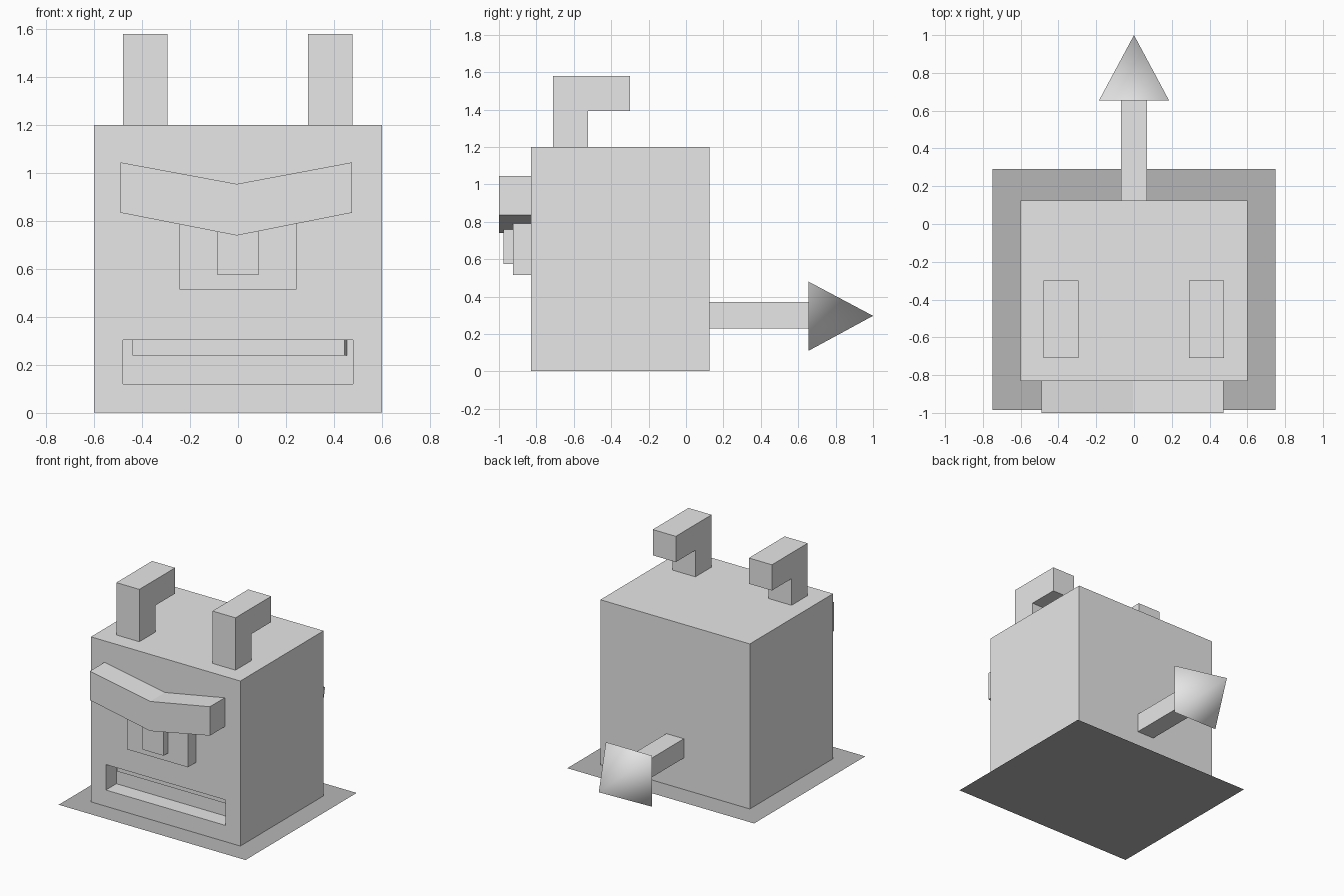
import bpy, bmesh, math
from mathutils import Matrix

if "Cube" in bpy.data.objects:
    bpy.data.objects.remove(bpy.data.objects["Cube"])


def material(name, value):
    m = bpy.data.materials.new(name)
    m.diffuse_color = (value, value, value, 1)
    m.use_nodes = True
    m.node_tree.nodes["Principled BSDF"].inputs["Base Color"].default_value = m.diffuse_color
    return m


LIGHT = material("light grey", 0.8)
DARK = material("mid grey", 0.47)


def finish(name, bm, mat):
    bmesh.ops.recalc_face_normals(bm, faces=bm.faces[:])
    me = bpy.data.meshes.new(name)
    bm.to_mesh(me)
    bm.free()
    me.materials.append(mat)
    ob = bpy.data.objects.new(name, me)
    bpy.context.collection.objects.link(ob)
    return ob


def box(name, x, y, z, mat=LIGHT):
    """Box from three (min, max) ranges."""
    bm = bmesh.new()
    size = [r[1] - r[0] for r in (x, y, z)]
    mid = [(r[1] + r[0]) / 2 for r in (x, y, z)]
    bmesh.ops.create_cube(bm, size=1, matrix=Matrix.Translation(mid) @ Matrix.Diagonal((*size, 1)))
    return finish(name, bm, mat)


def prism(name, points, offset):
    """Extrude a closed 3D outline along an offset."""
    bm = bmesh.new()
    face = bm.faces.new([bm.verts.new(p) for p in points])
    ext = bmesh.ops.extrude_face_region(bm, geom=[face])
    moved = [v for v in ext["geom"] if isinstance(v, bmesh.types.BMVert)]
    bmesh.ops.translate(bm, verts=moved, vec=offset)
    return finish(name, bm, LIGHT)


# Flat ground sheet
bm = bmesh.new()
bm.faces.new([bm.verts.new(p) for p in
              ((-.75, -.985, 0), (.75, -.985, 0), (.75, .29, 0), (-.75, .29, 0))])
finish("base_sheet", bm, DARK)

# Head block with a recessed mouth
body = box("body", (-.6, .6), (-.83, .125), (.002, 1.2))
cutter = box("mouth_cutter", (-.48, .48), (-.95, -.71), (.12, .305))
cutter.hide_render = True
cutter.hide_viewport = True
cut = body.modifiers.new("mouth", "BOOLEAN")
cut.operation = "DIFFERENCE"
cut.solver = "EXACT"
cut.object = cutter

# Upper teeth bar set back inside the mouth
prism("teeth", [(-.44, -.76, .24), (.445, -.76, .24), (.455, -.705, .24), (-.44, -.705, .24)],
      (0, 0, .07))

# V-shaped brow
prism("brow", [(-.49, -1, 1.045), (-.005, -1, .955), (.475, -1, 1.045),
               (.475, -1, .835), (-.005, -1, .74), (-.49, -1, .835)], (0, .172, 0))

# Stepped nose
box("nose_base", (-.245, .245), (-.925, -.828), (.515, .83))
box("nose_tip", (-.085, .085), (-.975, -.92), (.575, .83))

# Bent horns
for side, x in (("left", -.48), ("right", .292)):
    outline = [(-.71, 1.198), (-.525, 1.198), (-.525, 1.393), (-.30, 1.393), (-.30, 1.58), (-.71, 1.58)]
    prism(side + "_horn", [(x, y, z) for y, z in outline], (.185, 0, 0))

# Tail shaft and four-sided smooth tip
box("tail_shaft", (-.07, .07), (.12, .66), (.23, .37))
bm = bmesh.new()
base = [bm.verts.new((sx * .185, .655, .295 + sz * .185))
        for sx, sz in ((-1, -1), (1, -1), (1, 1), (-1, 1))]
apex = bm.verts.new((0, 1, .297))
bm.faces.new(base)
for i in range(4):
    bm.faces.new((base[i], base[(i + 1) % 4], apex))
tip = finish("tail_tip", bm, LIGHT)
bpy.context.view_layer.objects.active = tip
tip.select_set(True)
bpy.ops.object.shade_smooth_by_angle(angle=math.radians(90))
